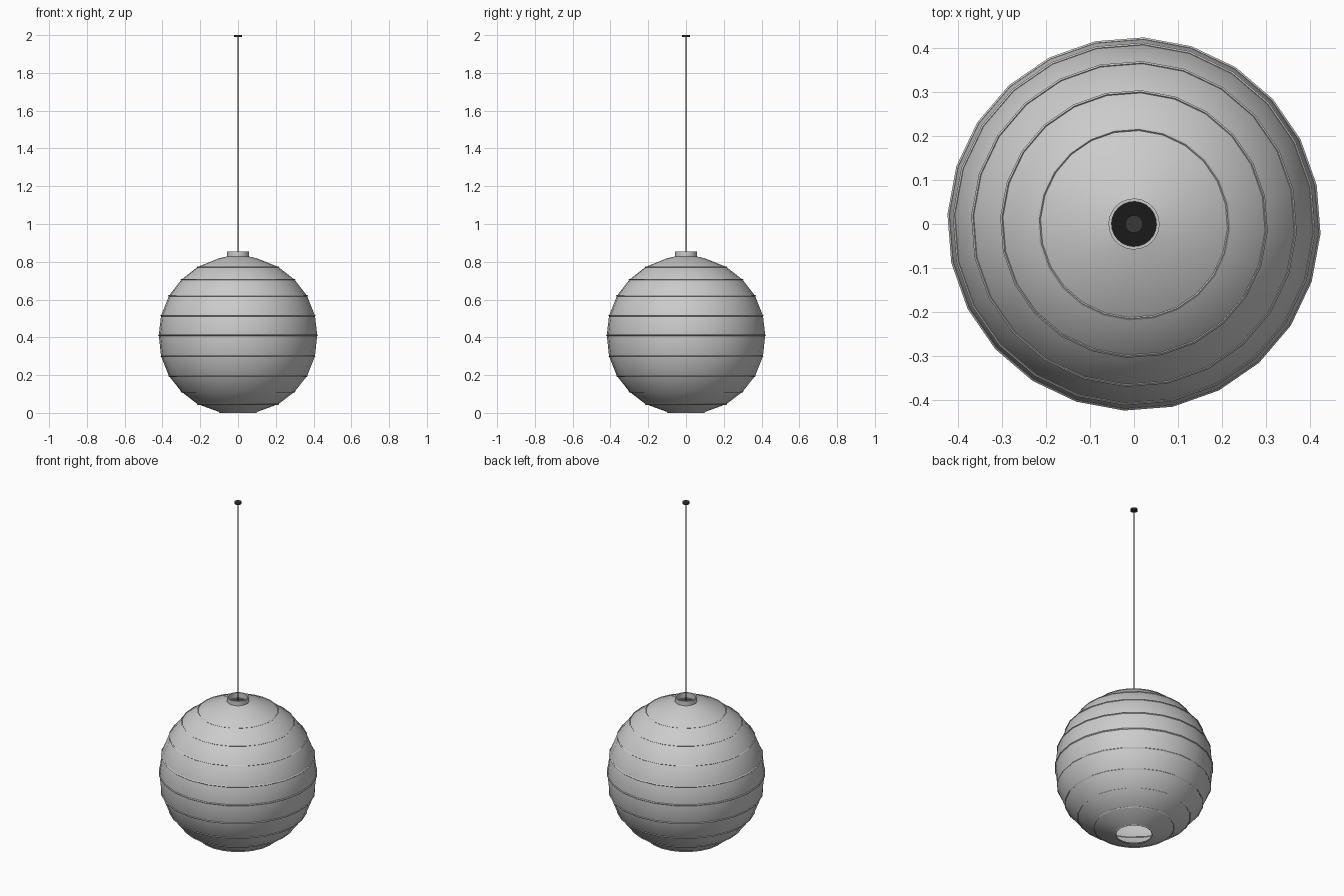
import bpy, bmesh, math

if "Cube" in bpy.data.objects:
    bpy.data.objects.remove(bpy.data.objects["Cube"])

SIDES = 24
OFFSET = math.radians(-3)


def make_material(name, rgb):
    mat = bpy.data.materials.new(name)
    mat.diffuse_color = (*rgb, 1)
    mat.use_nodes = True
    mat.node_tree.nodes["Principled BSDF"].inputs["Base Color"].default_value = mat.diffuse_color
    return mat


def lathe(name, profile, sides=SIDES, closed=False, mat=None):
    """Revolve a list of (radius, z) points about the z axis."""
    bm = bmesh.new()
    rings = []
    for r, z in profile:
        if r == 0:
            rings.append([bm.verts.new((0, 0, z))] * sides)
        else:
            rings.append([bm.verts.new((r * math.cos(OFFSET + 2 * math.pi * i / sides),
                                        r * math.sin(OFFSET + 2 * math.pi * i / sides), z))
                          for i in range(sides)])
    pairs = list(zip(rings, rings[1:]))
    if closed:
        pairs.append((rings[-1], rings[0]))
    for a, b in pairs:
        for i in range(sides):
            j = (i + 1) % sides
            corners = list(dict.fromkeys((a[i], a[j], b[j], b[i])))
            bm.faces.new(corners)
    bmesh.ops.recalc_face_normals(bm, faces=bm.faces)
    mesh = bpy.data.meshes.new(name)
    bm.to_mesh(mesh)
    bm.free()
    obj = bpy.data.objects.new(name, mesh)
    bpy.context.collection.objects.link(obj)
    if mat:
        mesh.materials.append(mat)
    bpy.ops.object.select_all(action='DESELECT')
    obj.select_set(True)
    bpy.context.view_layer.objects.active = obj
    bpy.ops.object.shade_smooth_by_angle(angle=math.radians(35))
    return obj


black = make_material("black", (0.01, 0.01, 0.01))
dark = make_material("dark_grey", (0.04, 0.04, 0.04))

# Paper shade, open at the bottom and under the collar
ribs = [(0.215, 0.047), (0.3, 0.112), (0.366, 0.195), (0.408, 0.3), (0.42, 0.412),
        (0.408, 0.515), (0.366, 0.62), (0.3, 0.705), (0.215, 0.772)]
lathe("paper_shade", [(0.098, 0.004)] + ribs + [(0.1, 0.818), (0.055, 0.829)])

# Thin wire ribs around the shade
w = 0.004
for n, (r, z) in enumerate([(0.098, 0.004)] + ribs):
    lathe(f"rib_{n}", [(r + w, z), (r, z + w), (r - w, z), (r, z - w)], closed=True)

# Open collar at the top
lathe("collar", [(0.058, 0.823), (0.058, 0.855), (0.051, 0.855), (0.051, 0.823)], closed=True)

# Lamp socket just below the collar
lathe("socket", [(0, 0.80), (0.052, 0.80), (0.052, 0.73), (0, 0.73)], mat=black)

# Hanging cord and ceiling cap
lathe("cord", [(0, 0.79), (0.003, 0.79), (0.003, 1.995), (0, 1.995)], sides=8, mat=dark)
lathe("ceiling_cap", [(0, 1.99), (0.02, 1.99), (0.02, 2.0), (0, 2.0)], mat=dark)
